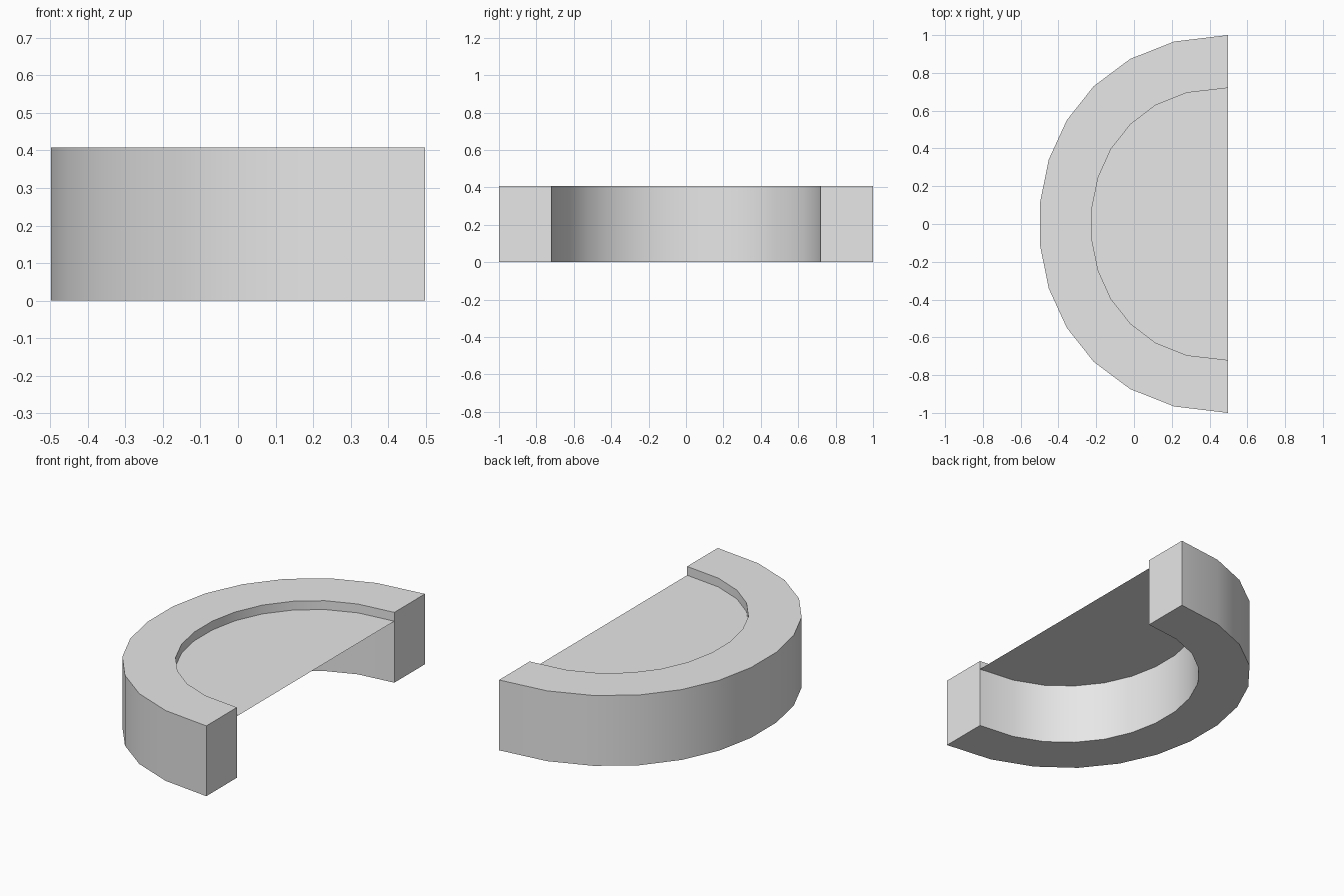
import bpy, bmesh, math

cube = bpy.data.objects.get("Cube")
if cube:
    bpy.data.objects.remove(cube, do_unlink=True)

HEIGHT = 0.407
PANEL_Z = 0.356

grey = bpy.data.materials.new("plain grey")
grey.use_nodes = True
colour = (0.8, 0.8, 0.8, 1)
grey.diffuse_color = colour
grey.node_tree.nodes["Principled BSDF"].inputs["Base Color"].default_value = colour

# Back halves of the two arcs, from the straight cut round to the crown
outer_half = [(0.497, 1.0), (0.213, 0.966), (-0.02, 0.874), (-0.213, 0.73),
              (-0.356, 0.549), (-0.451, 0.342), (-0.497, 0.116)]
inner_half = [(0.497, 0.72), (0.28, 0.695), (0.114, 0.629), (-0.018, 0.528),
              (-0.122, 0.397), (-0.19, 0.245), (-0.223, 0.083)]


def full_arc(half):
    """Mirror a half arc across y = 0."""
    return half + [(x, -y) for x, y in reversed(half)]


def finish(bm, name):
    """Turn a bmesh into a named, shaded object."""
    mesh = bpy.data.meshes.new(name)
    bm.to_mesh(mesh)
    bm.free()
    mesh.materials.append(grey)
    obj = bpy.data.objects.new(name, mesh)
    bpy.context.collection.objects.link(obj)
    bpy.ops.object.select_all(action="DESELECT")
    obj.select_set(True)
    bpy.context.view_layer.objects.active = obj
    bpy.ops.object.shade_smooth_by_angle(angle=math.radians(30))
    return obj


outer, inner = full_arc(outer_half), full_arc(inner_half)

# Half-ring wall: a strip of quads raised to full height
bm = bmesh.new()
out_v = [bm.verts.new((x, y, 0)) for x, y in outer]
in_v = [bm.verts.new((x, y, 0)) for x, y in inner]
for i in range(len(outer) - 1):
    bm.faces.new((out_v[i], out_v[i + 1], in_v[i + 1], in_v[i]))
raised = bmesh.ops.extrude_face_region(bm, geom=bm.faces[:], use_keep_orig=True)
top = [v for v in raised["geom"] if isinstance(v, bmesh.types.BMVert)]
bmesh.ops.translate(bm, verts=top, vec=(0, 0, HEIGHT))
bmesh.ops.recalc_face_normals(bm, faces=bm.faces[:])
finish(bm, "half_ring_wall")

# Thin recessed panel filling the inside of the ring
bm = bmesh.new()
panel = bm.faces.new([bm.verts.new((x, y, PANEL_Z)) for x, y in inner])
panel.normal_update()
if panel.normal.z < 0:
    panel.normal_flip()
finish(bm, "recessed_panel")
